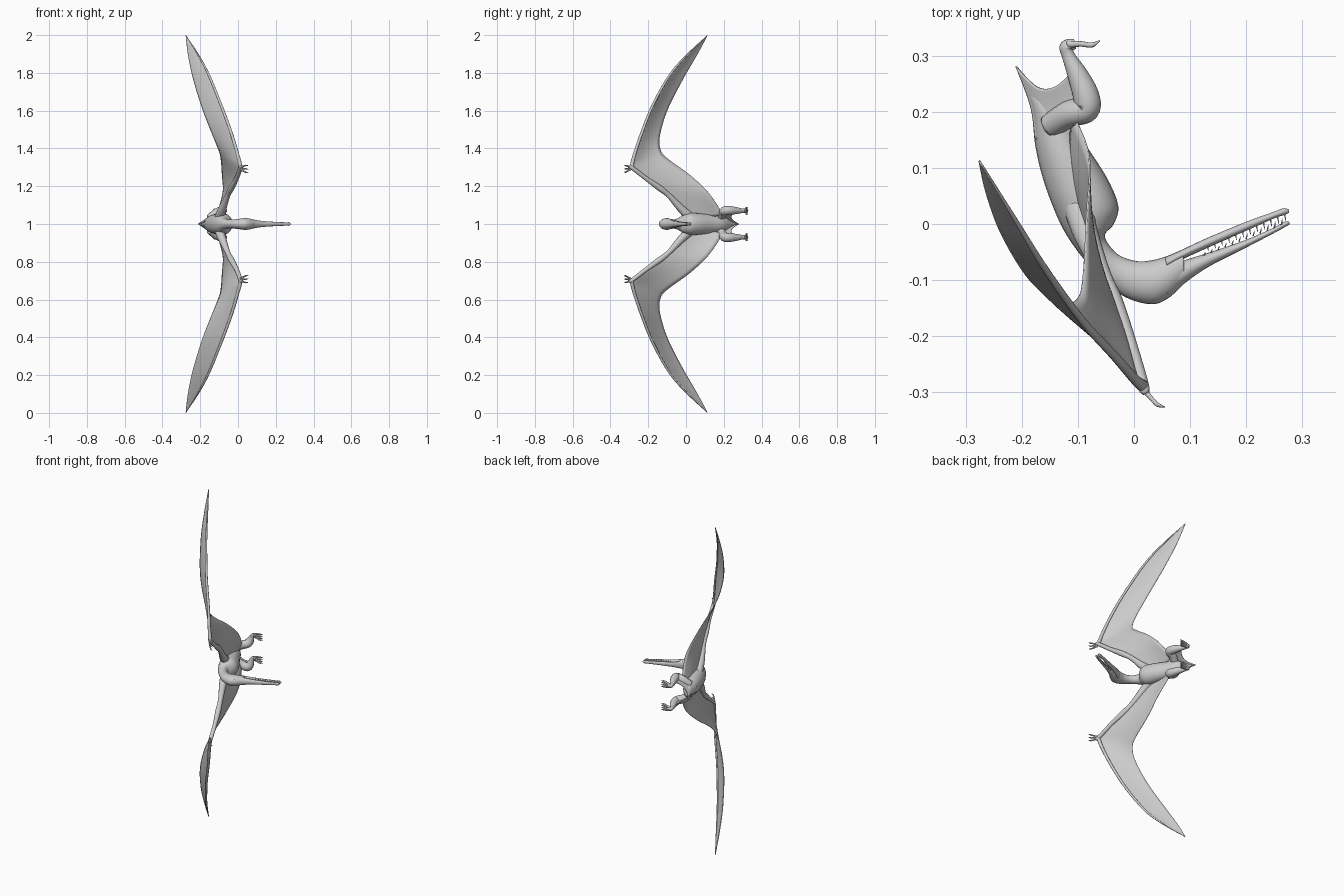
import bpy, bmesh, math
from mathutils import Vector as V

# All parts are modelled around the symmetry plane z = 0 and lifted to z = 1


def make(name, rings, closed=True, mirror=True, thick=0):
    """Skin a list of equal-length point rows into a smooth surface."""
    bm = bmesh.new()
    rows = [[bm.verts.new(p) for p in r] for r in rings]
    n = len(rows[0])
    for a, b in zip(rows, rows[1:]):
        for i in range(n if closed else n - 1):
            j = (i + 1) % n
            bm.faces.new((a[i], a[j], b[j], b[i]))
    if closed:
        bm.faces.new(rows[0][::-1])
        bm.faces.new(rows[-1])
    bmesh.ops.recalc_face_normals(bm, faces=bm.faces)
    for f in bm.faces:
        f.smooth = True
    me = bpy.data.meshes.new(name)
    bm.to_mesh(me)
    bm.free()
    ob = bpy.data.objects.new(name, me)
    ob.location.z = 1
    bpy.context.collection.objects.link(ob)
    if thick:
        s = ob.modifiers.new("thickness", "SOLIDIFY")
        s.thickness, s.offset = thick, 0
    if mirror:
        m = ob.modifiers.new("mirror", "MIRROR")
        m.use_axis = (False, False, True)
        m.use_mirror_merge = False
    return ob


def smooth(pts, k=6):
    """Catmull-Rom resampling of tuples of any length."""
    out = []
    for i in range(len(pts) - 1):
        p0, p1, p2 = pts[max(i - 1, 0)], pts[i], pts[i + 1]
        p3 = pts[min(i + 2, len(pts) - 1)]
        for s in range(k):
            t = s / k
            out.append(tuple(
                .5 * (2 * b + (c - a) * t + (2 * a - 5 * b + 4 * c - d) * t * t
                      + (3 * b - a - 3 * c + d) * t ** 3)
                for a, b, c, d in zip(p0, p1, p2, p3)))
    return out + [tuple(pts[-1])]


def tube(name, pts, n=12, k=6):
    """Round limb through (x, y, z, radius) points."""
    pts = smooth(pts, k)
    c = [V(p[:3]) for p in pts]
    side, rings = V((.31, .22, .9)), []
    for i, p in enumerate(pts):
        d = (c[min(i + 1, len(c) - 1)] - c[max(i - 1, 0)]).normalized()
        side = (side - d * side.dot(d)).normalized()
        up = d.cross(side)
        rings.append([c[i] + p[3] * (side * math.cos(a) + up * math.sin(a))
                      for a in (2 * math.pi * j / n for j in range(n))])
    return make(name, rings)


def hull(name, secs, n=24):
    """Elliptical sections: back point, belly point, half width."""
    rings = []
    for dx, dy, vx, vy, w in smooth(secs):
        a, b = V((dx, dy, 0)), V((vx, vy, 0))
        mid, half = (a + b) / 2, (a - b) / 2
        rings.append([mid + half * math.cos(t) + V((0, 0, w * math.sin(t)))
                      for t in (2 * math.pi * j / n for j in range(n))])
    return make(name, rings, mirror=False)


# Tail, torso, curved neck and skull in one skin
hull("body", [
    (-.212, .281, -.209, .282, .001), (-.197, .25, -.18, .25, .008),
    (-.183, .205, -.125, .205, .035), (-.176, .14, -.085, .14, .048),
    (-.162, .08, -.047, .08, .055), (-.14, .02, -.028, .032, .058),
    (-.12, -.02, -.036, 0, .048), (-.09, -.062, -.052, -.022, .030),
    (-.056, -.098, -.03, -.053, .023), (-.016, -.13, .004, -.066, .026),
    (.03, -.143, .035, -.064, .031), (.06, -.133, .062, -.056, .029),
    (.09, -.106, .088, -.046, .022)])

# Long jaws
hull("upper_jaw", [
    (.06, -.132, .06, -.075, .027), (.085, -.11, .085, -.066, .0225),
    (.13, -.078, .13, -.052, .016), (.2, -.042, .2, -.028, .011),
    (.25, -.016, .25, -.006, .009), (.27, -.005, .268, .004, .009),
    (.278, 0, .276, .004, .004)], 16)
hull("lower_jaw", [
    (.06, -.08, .055, -.059, .026), (.085, -.064, .085, -.046, .02),
    (.13, -.043, .13, -.025, .014), (.2, -.012, .2, .004, .010),
    (.25, .01, .25, .022, .009), (.268, .016, .266, .028, .008),
    (.276, .02, .276, .026, .003)], 16)

# Needle teeth, longest near the tip
for i in range(12):
    x = .125 + .0125 * i
    size = .006 + .006 * i / 11
    f = (x - .13) / .13
    w = .011 - .004 * f
    up, low = -.054 + .051 * f, -.043 + .056 * f
    tube("upper_tooth", [(x, up, w, .0016), (x + .002, up + size, w, .0003)], 6, 2)
    tube("lower_tooth", [(x + .006, low + .004, w, .0016),
                         (x + .008, low + .003 - size, w, .0003)], 6, 2)

# Wing leading and trailing edges, matched from body to tip
lead = [(-.10, .03, .03), (-.055, -.09, .15), (-.015, -.19, .225),
        (.015, -.288, .30), (0, -.275, .36), (-.035, -.235, .48),
        (-.09, -.175, .63), (-.155, -.085, .79), (-.21, .005, .895),
        (-.275, .112, .997)]
trail = [(-.11, .20, .045), (-.08, .12, .165), (-.084, .02, .26),
         (-.09, -.09, .34), (-.1, -.132, .385), (-.13, -.14, .46),
         (-.185, -.1, .6), (-.235, -.02, .76), (-.263, .055, .89),
         (-.276, .113, .997)]
rows = []
for a, b in zip(smooth(lead), smooth(trail)):
    a, b = V(a), V(b)
    camber = V((-.05, 0, 0)) * (a - b).length
    rows.append([a.lerp(b, t / 8) + camber * math.sin(math.pi * t / 8)
                 for t in range(9)])
make("wing_membrane", rows, closed=False, thick=.003)

# Arm with shoulder and forearm muscle, then the long wing finger
tube("arm", [(-.10, .03, .03, .026), (-.085, -.02, .075, .022),
             (-.055, -.09, .15, .014), (-.035, -.14, .19, .016),
             (-.008, -.21, .24, .012), (.015, -.285, .297, .011),
             (.022, -.302, .303, .006)])
finger_r = [.011, .009, .008, .007, .006, .004, .0015]
tube("wing_finger", [p + (r,) for p, r in zip(lead[3:], finger_r)])

# Small clawed fingers at the wrist
for dz in (-.018, 0, .018):
    tube("hand_claw", [(.015, -.293, .295 + dz * .3, .006),
                       (.032, -.312, .293 + dz * .8, .004),
                       (.042, -.322, .292 + dz, .004),
                       (.055, -.326, .29 + dz * 1.1, .0008)], 8, 4)

# Folded hind legs
tube("leg", [(-.15, .175, .03, .022), (-.115, .196, .058, .024),
             (-.085, .205, .07, .024), (-.086, .23, .072, .024),
             (-.1, .265, .071, .019), (-.117, .30, .07, .012),
             (-.12, .316, .07, .0125), (-.105, .321, .07, .009)])
for dz in (-.017, -.006, .006, .017):
    tube("toe", [(-.118, .32, .07 + dz * .3, .007),
                 (-.095, .321, .07 + dz * .8, .005),
                 (-.075, .319, .07 + dz, .0045),
                 (-.061, .327, .07 + dz * 1.05, .001)], 8, 4)

# Membrane stretched from tail to shins
edges = [smooth(e, 5) for e in (
    [(-.176, .15, .015), (-.184, .21, .008), (-.21, .28, 0)],
    [(-.155, .16, .035), (-.162, .20, .03), (-.172, .244, .026)],
    [(-.13, .18, .055), (-.125, .21, .055), (-.14, .245, .05)],
    [(-.11, .19, .065), (-.10, .23, .07), (-.112, .27, .07)])]
make("tail_membrane", [smooth(r, 5) for r in zip(*edges)], closed=False, thick=.003)
